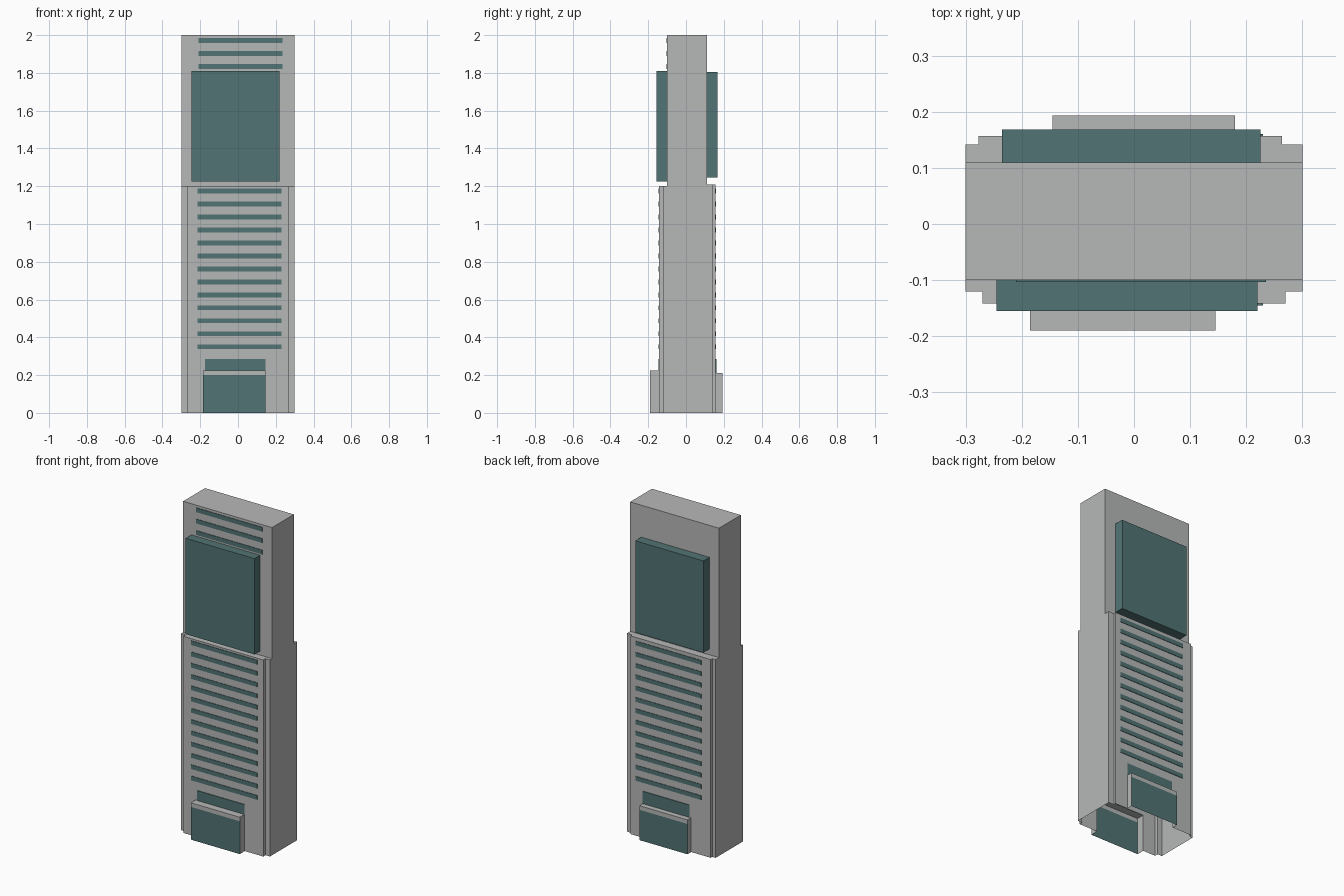
import bpy, bmesh
from mathutils import Vector

if "Cube" in bpy.data.objects:
    bpy.data.objects.remove(bpy.data.objects["Cube"])


def material(name, rgb):
    m = bpy.data.materials.new(name)
    m.diffuse_color = (*rgb, 1)
    m.use_nodes = True
    m.node_tree.nodes["Principled BSDF"].inputs["Base Color"].default_value = m.diffuse_color
    return m


GREY = material("casing_grey", (0.47, 0.48, 0.475))
TEAL = material("glass_teal", (0.085, 0.175, 0.175))


def block(name, lo, hi, mats=(GREY,), cuts=(), drop=None, paint=None):
    """Box from corner lo to corner hi; optional cut planes, removed faces and colour rule."""
    lo, hi = Vector(lo), Vector(hi)
    a = Vector(map(min, zip(lo, hi)))
    b = Vector(map(max, zip(lo, hi)))
    bm = bmesh.new()
    bmesh.ops.create_cube(bm, size=1)
    for v in bm.verts:
        v.co = Vector((a[i] + (v.co[i] + 0.5) * (b[i] - a[i]) for i in range(3)))
    for axis, value in cuts:
        co, no = Vector(), Vector()
        co[axis], no[axis] = value, 1
        bmesh.ops.bisect_plane(bm, geom=bm.verts[:] + bm.edges[:] + bm.faces[:],
                               plane_co=co, plane_no=no)
    bm.normal_update()
    if drop:
        gone = [f for f in bm.faces if drop(f.normal, f.calc_center_median())]
        bmesh.ops.delete(bm, geom=gone, context='FACES')
    if paint:
        for f in bm.faces:
            f.material_index = paint(f.normal, f.calc_center_median())
    mesh = bpy.data.meshes.new(name)
    bm.to_mesh(mesh)
    bm.free()
    for m in mats:
        mesh.materials.append(m)
    ob = bpy.data.objects.new(name, mesh)
    bpy.context.collection.objects.link(ob)
    return ob


# Main casing: hollow, open at the bottom and behind the lower panels
block("casing", (-0.3, -0.10, 0), (0.3, 0.11, 2), cuts=[(2, 1.2)],
      drop=lambda n, c: n.z < -0.5 or (abs(n.y) > 0.5 and c.z < 1.2))


def build_side(side, s, wall, step, face, panel_x, panel_top, screen, screen_y,
               tray_x, tray_y, tray_top):
    open_shell = lambda n, c: n.z < -0.5 or n.y * s < -0.5

    # Stepped lower panel, with an opening behind the tray
    block(side + "_panel_edge", (-0.3, wall, 0), (0.3, step, panel_top),
          cuts=[(0, panel_x[0]), (0, panel_x[1])],
          drop=lambda n, c: open_shell(n, c) or
          (n.y * s > 0.5 and panel_x[0] < c.x < panel_x[1]))
    block(side + "_panel", (panel_x[0], step, 0), (panel_x[1], face, panel_top),
          cuts=[(0, tray_x[0]), (0, tray_x[1]), (2, tray_top)],
          drop=lambda n, c: open_shell(n, c) or
          (n.y * s > 0.5 and tray_x[0] < c.x < tray_x[1] and c.z < tray_top))

    # Display screen
    x0, x1, z0, z1 = screen
    block(side + "_screen", (x0, wall, z0), (x1, screen_y, z1), (TEAL,))

    # Collection tray with a teal door below a grey lip
    block(side + "_tray", (tray_x[0], face, 0), (tray_x[1], tray_y, tray_top),
          (GREY, TEAL), cuts=[(2, tray_top - 0.025)], drop=open_shell,
          paint=lambda n, c: int(n.y * s > 0.5 and c.z < tray_top - 0.03))
    block(side + "_tray_slot", (tray_x[0] + 0.01, face, tray_top),
          (tray_x[1], face + s * 0.004, 0.285), (TEAL,))

    # Horizontal slats on the lower panel
    for i in range(13):
        z = 0.35 + i * 0.0688
        block(f"{side}_slat_{i + 1}", (-0.215, face, z - 0.013),
              (0.23, face + s * 0.003, z + 0.013), (TEAL,))


build_side("front", -1, -0.10, -0.12, -0.142, (-0.27, 0.27), 1.2,
           (-0.245, 0.22, 1.225, 1.81), -0.155, (-0.185, 0.145), -0.19, 0.225)
build_side("back", 1, 0.11, 0.142, 0.157, (-0.277, 0.264), 1.21,
           (-0.235, 0.225, 1.245, 1.805), 0.168, (-0.145, 0.18), 0.193, 0.21)

# Three more slats above the front screen
for i, z in enumerate((1.833, 1.903, 1.972)):
    block(f"top_slat_{i + 1}", (-0.21, -0.10, z - 0.013), (0.235, -0.103, z + 0.013), (TEAL,))
